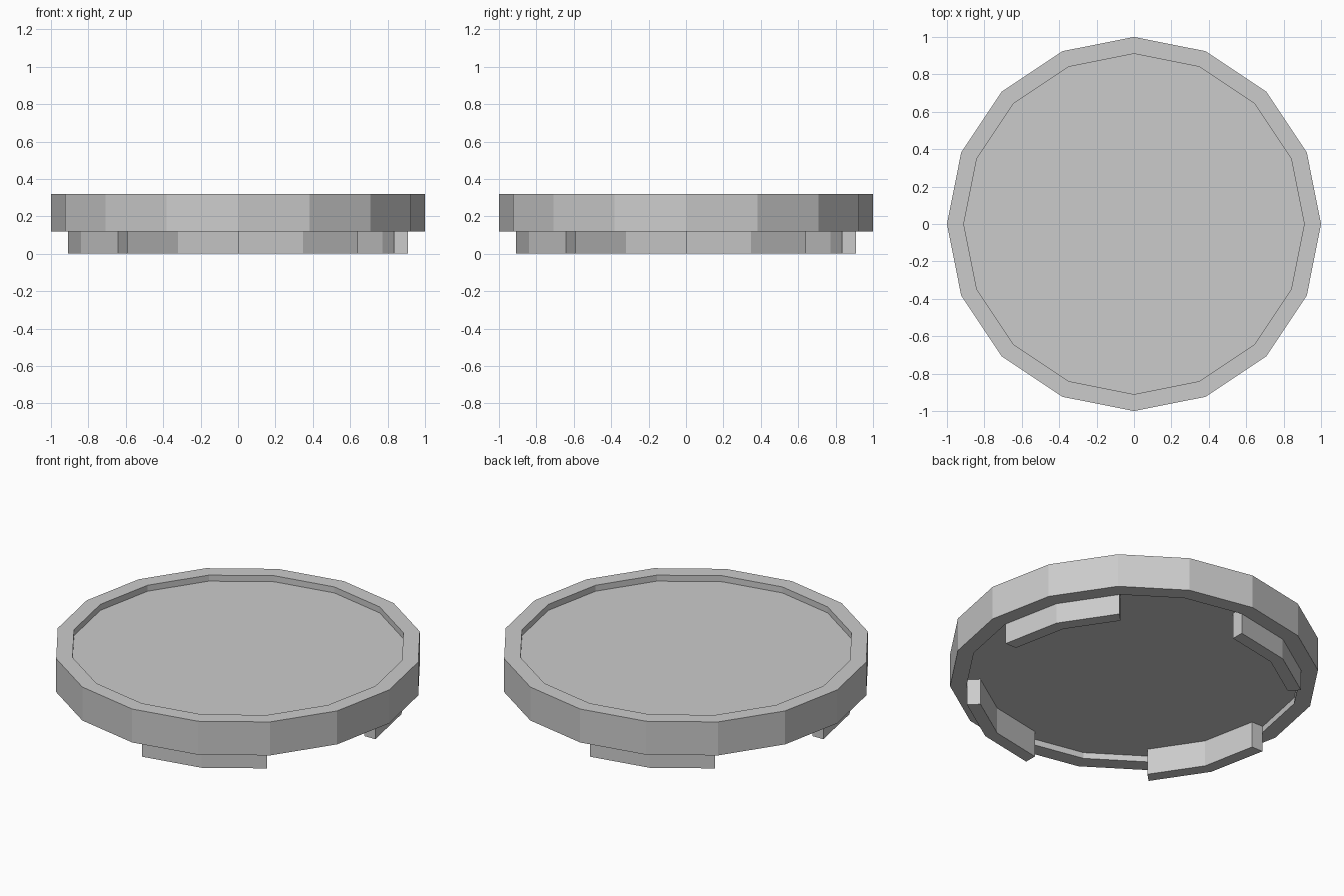
import bpy, bmesh
from math import sin, cos, pi

if "Cube" in bpy.data.objects:
    bpy.data.objects.remove(bpy.data.objects["Cube"])

N = 16                      # sides of the round plate
STEP = 2 * pi / N
R_OUT, R_IN = 1.0, 0.91     # rim radii
Z_LOW, Z_TOP = 0.12, 0.32   # rim heights
RECESS = 0.036              # panel set back from both rim edges


def finish(name, bm):
    bmesh.ops.recalc_face_normals(bm, faces=bm.faces)
    mesh = bpy.data.meshes.new(name)
    bm.to_mesh(mesh)
    bm.free()
    obj = bpy.data.objects.new(name, mesh)
    bpy.context.collection.objects.link(obj)
    return obj


def ring_of_verts(bm, profile, angle):
    return [bm.verts.new((r * cos(angle), r * sin(angle), z)) for r, z in profile]


def bridge(bm, a, b, closed):
    n = len(a)
    for i in range(n if closed else n - 1):
        j = (i + 1) % n
        bm.faces.new((a[i], b[i], b[j], a[j]))


# Plate: raised rim around a panel recessed above and below
bm = bmesh.new()
profile = [(R_IN, Z_LOW + RECESS), (R_IN, Z_LOW), (R_OUT, Z_LOW),
           (R_OUT, Z_TOP), (R_IN, Z_TOP), (R_IN, Z_TOP - RECESS)]
rings = [ring_of_verts(bm, profile, i * STEP) for i in range(N)]
for i in range(N):
    bridge(bm, rings[i], rings[(i + 1) % N], False)
bm.faces.new([r[0] for r in rings])
bm.faces.new([r[-1] for r in rings])
finish("plate", bm)


# Feet: four curved tabs, two plate sides long each
def foot(name, start):
    bm = bmesh.new()
    top = Z_LOW + RECESS
    section = [(0.835, 0), (0.908, 0), (0.908, top), (0.835, top)]
    rings = [ring_of_verts(bm, section, start + i * STEP) for i in range(3)]
    for a, b in zip(rings, rings[1:]):
        bridge(bm, a, b, True)
    bm.faces.new(rings[0])
    bm.faces.new(rings[-1])
    finish(name, bm)


for k, side in enumerate(("right", "back", "left", "front")):
    foot(side + "_foot", k * pi / 2)
